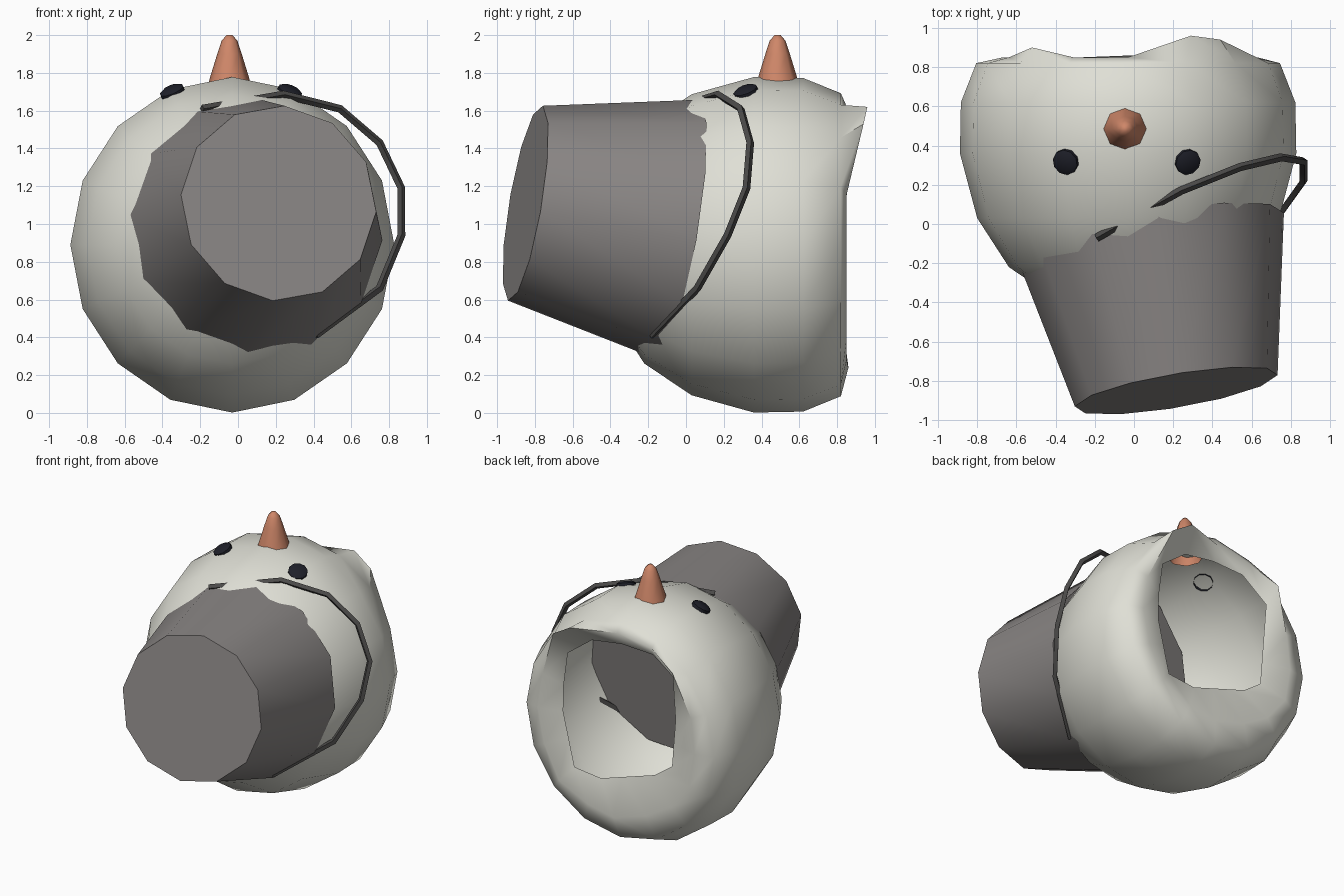
import bpy, bmesh, math
from mathutils import Vector, Matrix
from mathutils.geometry import intersect_line_line_2d

cube = bpy.data.objects.get("Cube")
if cube:
    bpy.data.objects.remove(cube, do_unlink=True)


def material(name, rgb):
    m = bpy.data.materials.new(name)
    m.use_nodes = True
    m.diffuse_color = (*rgb, 1)
    m.node_tree.nodes["Principled BSDF"].inputs["Base Color"].default_value = (*rgb, 1)
    return m


SNOW = material("snow white", (0.74, 0.74, 0.67))
METAL = material("bucket grey", (0.25, 0.235, 0.23))
WIRE = material("handle dark grey", (0.07, 0.068, 0.066))
CARROT = material("carrot orange", (0.62, 0.24, 0.14))
COAL = material("coal black", (0.013, 0.014, 0.022))


def finish(obj, mat, angle=40):
    obj.data.materials.append(mat)
    bpy.ops.object.select_all(action='DESELECT')
    obj.select_set(True)
    bpy.context.view_layer.objects.active = obj
    bpy.ops.object.shade_smooth_by_angle(angle=math.radians(angle))


def link(name, bm):
    mesh = bpy.data.meshes.new(name)
    bm.to_mesh(mesh)
    bm.free()
    obj = bpy.data.objects.new(name, mesh)
    bpy.context.collection.objects.link(obj)
    return obj


def skin(bm, loops):
    for a, b in zip(loops, loops[1:]):
        n = len(a)
        for i in range(n):
            bm.faces.new((a[i], a[(i + 1) % n], b[(i + 1) % n], b[i]))


def lathe(name, profile, sides, origin, axis, mat, phase=0, caps=(True, True), angle=40):
    """Revolve (height, radius) pairs about an axis through origin."""
    bm = bmesh.new()
    loops = []
    for h, r in profile:
        turn = [phase + math.tau * i / sides for i in range(sides)]
        loops.append([bm.verts.new((r * math.cos(t), r * math.sin(t), h)) for t in turn])
    skin(bm, loops)
    if caps[0]:
        bm.faces.new(loops[0][::-1])
    if caps[1]:
        bm.faces.new(loops[-1])
    spin = Vector(axis).to_track_quat('Z', 'Y').to_matrix().to_4x4()
    bmesh.ops.transform(bm, matrix=Matrix.Translation(origin) @ spin, verts=bm.verts)
    finish(link(name, bm), mat, angle)


# Head: round shell about the y axis with a ragged opening at the back
SIDES = 16
CX, CZ = -0.03, 0.89
opening = [Vector(p) for p in ((0.40, 1.46), (0.47, 0.95), (0.34, 0.41),
                               (-0.44, 0.66), (-0.5, 1.39), (-0.22, 1.55))]


def opening_point(direction):
    centre = Vector((CX, CZ))
    for a, b in zip(opening, opening[1:] + opening[:1]):
        hit = intersect_line_line_2d(centre, centre + direction * 2, a, b)
        if hit:
            return hit
    return centre + direction * 0.45


bm = bmesh.new()
directions = [Vector((math.cos(t), math.sin(t)))
              for t in (math.tau * i / SIDES for i in range(SIDES))]
rings = []
for y, r in ((-0.46, 0.12), (-0.4, 0.35), (-0.22, 0.62), (0.03, 0.785),
             (0.36, 0.875), (0.62, 0.87), (0.82, 0.79)):
    rings.append([bm.verts.new((CX + d.x * r * 0.98, y, CZ + d.y * r * 1.015)) for d in directions])
edge = rings[-1]
for blend, y in ((0.4, 0.85), (1.0, 0.8)):
    ring = []
    for d, v in zip(directions, edge):
        p = Vector((v.co.x, v.co.z)).lerp(opening_point(d), blend)
        ring.append(bm.verts.new((p.x, y, p.y)))
    rings.append(ring)
skin(bm, rings)
bm.faces.new(rings[0][::-1])
# Lumps on the broken edge
for lump in ((0.29, 0.96, 1.62), (0.44, 0.94, 1.53), (-0.52, 0.9, 1.47), (0.0, 0.86, 0.24)):
    target = Vector(lump)
    min(rings[-2], key=lambda v: (v.co - target).length).co = target
bmesh.ops.recalc_face_normals(bm, faces=bm.faces)
finish(link("head", bm), SNOW, 60)

# Bucket: closed tapered drum tipped over the front of the head
base, rim = Vector((0.215, -0.85, 1.11)), Vector((0.08, -0.05, 0.975))
axis = base - rim
lathe("bucket", [(0, 0.695), (axis.length, 0.525)], 12, rim, axis, METAL,
      phase=math.radians(-5))

# Handle: square wire swung to one side
path = [(-0.19, -0.07, 1.61), (0.24, 0.17, 1.685), (0.54, 0.29, 1.61), (0.75, 0.34, 1.43),
        (0.865, 0.32, 1.19), (0.865, 0.22, 0.94), (0.75, 0.06, 0.66), (0.41, -0.18, 0.41)]
curve = bpy.data.curves.new("handle", 'CURVE')
curve.dimensions = '3D'
curve.bevel_depth = 0.021
curve.bevel_resolution = 0
curve.use_fill_caps = True
spline = curve.splines.new('POLY')
spline.points.add(len(path) - 1)
for point, co in zip(spline.points, path):
    point.co = (*co, 1)
handle = bpy.data.objects.new("handle", curve)
bpy.context.collection.objects.link(handle)
bpy.ops.object.select_all(action='DESELECT')
handle.select_set(True)
bpy.context.view_layer.objects.active = handle
bpy.ops.object.convert(target='MESH')
finish(bpy.context.view_layer.objects.active, WIRE, 30)

# Carrot nose, open where it sits in the head
lathe("nose", [(1.7, 0.122), (1.77, 0.105), (1.9, 0.065), (1.97, 0.042), (2.0, 0.016)],
      8, (-0.045, 0.485, 0), (0, 0, 1), CARROT, caps=(False, True), angle=60)

# Coal eyes: shallow domes, open underneath
for name, x, lean in (("right_eye", -0.35, -0.36), ("left_eye", 0.275, 0.32)):
    lathe(name, [(-0.03, 0.067), (0.005, 0.067), (0.018, 0.045)], 10, (x, 0.315, 1.705),
          (lean, -0.32, 0.87), COAL, caps=(False, True))
